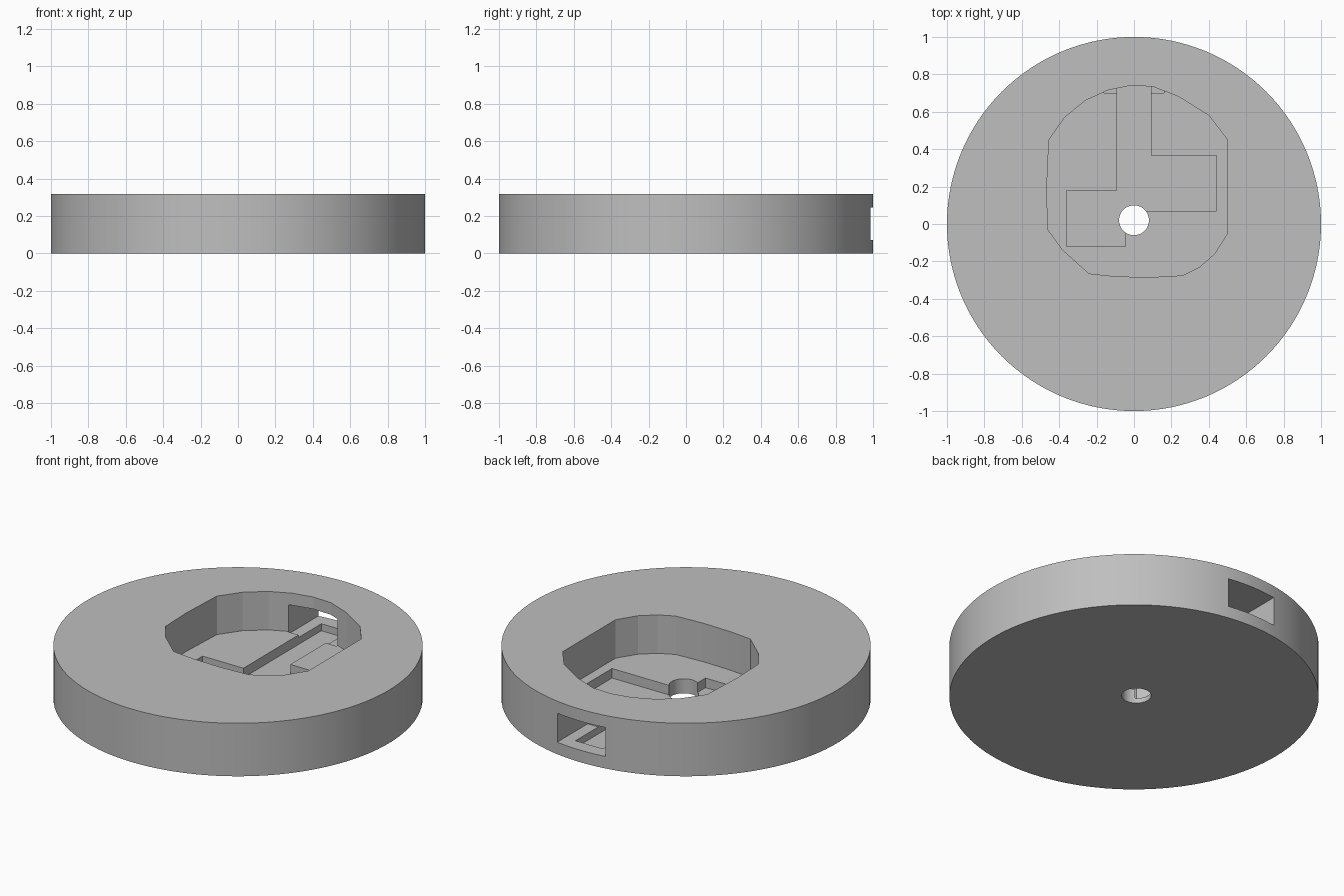
import bpy
import bmesh
from math import cos, sin, tau

if "Cube" in bpy.data.objects:
    bpy.data.objects.remove(bpy.data.objects["Cube"])

HEIGHT = 0.317
POCKET_FLOOR = 0.087
CHANNEL_FLOOR = 0.03

grey = bpy.data.materials.new("plain_grey")
grey.use_nodes = True
colour = (0.52, 0.52, 0.52, 1)
grey.diffuse_color = colour
grey.node_tree.nodes["Principled BSDF"].inputs["Base Color"].default_value = colour


def circle(radius, sides, x=0, y=0):
    return [(x + radius * cos(tau * i / sides), y + radius * sin(tau * i / sides))
            for i in range(sides)]


def prism(name, outline, bottom, top):
    """Extrude a flat outline between two heights."""
    bm = bmesh.new()
    face = bm.faces.new([bm.verts.new((x, y, bottom)) for x, y in outline])
    side = bmesh.ops.extrude_face_region(bm, geom=[face])["geom"]
    for v in side:
        if isinstance(v, bmesh.types.BMVert):
            v.co.z = top
    bmesh.ops.recalc_face_normals(bm, faces=bm.faces)
    mesh = bpy.data.meshes.new(name)
    bm.to_mesh(mesh)
    bm.free()
    mesh.materials.append(grey)
    obj = bpy.data.objects.new(name, mesh)
    bpy.context.collection.objects.link(obj)
    return obj


# Round body
body = prism("round_body", circle(1, 128), 0, HEIGHT)

# Rounded pocket open at the top
pocket = [(-0.02, 0.74), (0.10, 0.735), (0.24, 0.68), (0.40, 0.58), (0.50, 0.45),
          (0.50, -0.05), (0.43, -0.16), (0.35, -0.23), (0.26, -0.275),
          (0.08, -0.285), (-0.10, -0.28), (-0.24, -0.265), (-0.38, -0.14),
          (-0.46, -0.03), (-0.467, 0.18), (-0.455, 0.45), (-0.37, 0.57),
          (-0.26, 0.66), (-0.14, 0.715)]

# Stepped channel sunk into the pocket floor
channel = [(-0.09, 0.915), (-0.09, 0.18), (-0.36, 0.18), (-0.36, -0.12),
           (-0.045, -0.12), (-0.045, 0.07), (0.44, 0.07), (0.44, 0.365),
           (0.09, 0.365), (0.09, 0.915)]

# Slot through the back wall
slot = [(-0.16, 0.70), (0.16, 0.70), (0.16, 1.1), (-0.16, 1.1)]

cutters = [
    prism("pocket_cutter", pocket, POCKET_FLOOR, HEIGHT + 0.1),
    prism("slot_cutter", slot, 0.072, 0.245),
    prism("channel_cutter", channel, CHANNEL_FLOOR, 0.15),
    prism("hole_cutter", circle(0.08, 48, 0, 0.02), -0.1, 0.2),
]

# Cut each recess and drop its helper
bpy.context.view_layer.objects.active = body
for cutter in cutters:
    cutter.hide_render = True
    mod = body.modifiers.new(cutter.name, "BOOLEAN")
    mod.operation = "DIFFERENCE"
    mod.solver = "EXACT"
    mod.object = cutter
    bpy.ops.object.modifier_apply(modifier=mod.name)
    bpy.data.objects.remove(cutter)

# Smooth the round walls, keep the corners sharp
bpy.ops.object.select_all(action="DESELECT")
body.select_set(True)
bpy.ops.object.shade_smooth_by_angle(angle=0.1)
